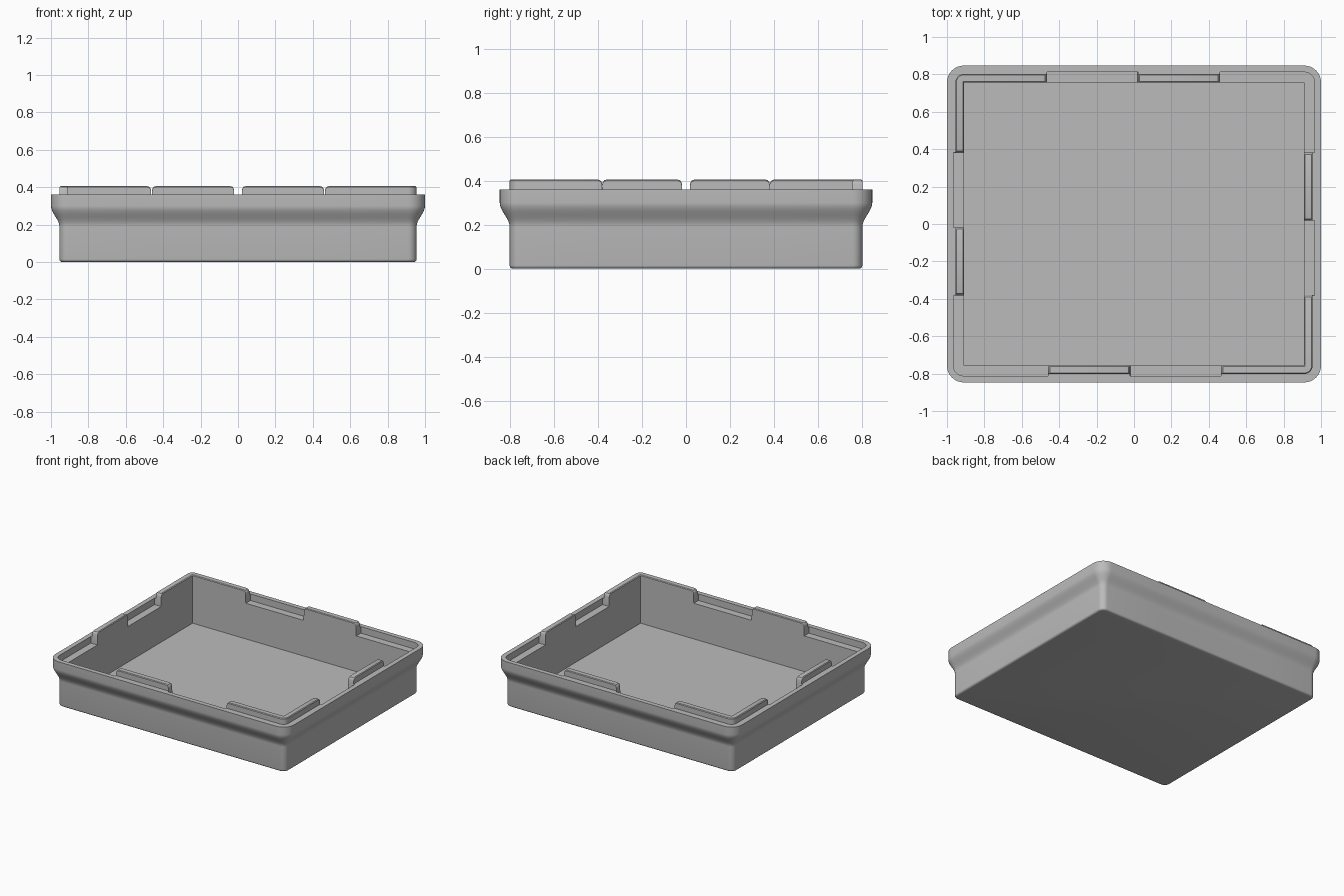
import bpy, bmesh, math
from mathutils import Vector

cube = bpy.data.objects.get("Cube")
if cube:
    bpy.data.objects.remove(cube, do_unlink=True)

HX, HY = 0.91, 0.757      # half size of the inner opening
WALL = 0.09               # distance from opening to outer rim
RIM, LEDGE, TAB, FLOOR = 0.36, 0.31, 0.405, 0.04
LOW = 0.045               # outward reach of lower wall and tabs
GROOVE = 0.055            # outward reach of the recess

grey = bpy.data.materials.new("plain_grey")
grey.use_nodes = True
colour = (0.5, 0.5, 0.5, 1)
grey.diffuse_color = colour
grey.node_tree.nodes["Principled BSDF"].inputs["Base Color"].default_value = colour


def outer_profile():
    """Rounded foot, straight wall, then an S-shaped flare to the rim."""
    r = 0.015
    pts = [(LOW - r + r * math.sin(a), r - r * math.cos(a))
           for a in (math.pi / 2 * i / 4 for i in range(5))]
    for i in range(13):
        t = i / 12
        pts.append((LOW + (WALL - LOW) * t * t * (3 - 2 * t), 0.19 + 0.11 * t))
    return pts + [(WALL, RIM)]


def inner_profile(top):
    """Inside of the rim: a recess when top is None, otherwise a raised tab."""
    if top is None:
        mid = [(GROOVE, RIM), (GROOVE, LEDGE), (LOW, LEDGE),
               (LOW - 0.005, LEDGE), (0.005, LEDGE), (0, LEDGE)]
    else:
        c = 0.005
        mid = [(GROOVE, RIM), (LOW, RIM), (LOW, top - c),
               (LOW - c, top), (c, top), (0, top - c)]
    return mid + [(0, FLOOR)]


# Tab ends with rounded upper corners, as (distance along the rim, height)
TAB_END = [(0.001, TAB - 0.02), (0.004, TAB - 0.01),
           (0.01, TAB - 0.003), (0.02, TAB)]


def side_stations(start, end, raised, breaks):
    """Stations along one side, switching recess and tab at each break."""
    out = [(start, TAB if raised else None)]
    for s in breaks:
        if raised:
            out += [(s - d, h) for d, h in reversed(TAB_END)] + [(s, None)]
        else:
            out += [(s, None)] + [(s + d, h) for d, h in TAB_END]
        raised = not raised
    return out + [(end, TAB if raised else None)]


def corner(x, y, angle, top):
    """Fan of outward directions round one corner."""
    angles = [angle + math.pi / 2 * i / 8 for i in range(1, 8)]
    return [(Vector((x, y)), Vector((math.cos(a), math.sin(a))), top)
            for a in angles]


# Front side, raised corner, right side, recessed corner
half = [(Vector((s, -HY)), Vector((0, -1)), top)
        for s, top in side_stations(-HX, HX, False, (-0.46, -0.02, 0.465))]
half += corner(HX, -HY, -math.pi / 2, TAB)
half += [(Vector((HX, s)), Vector((1, 0)), top)
         for s, top in side_stations(-HY, HY, True, (-0.38, 0.018, 0.382))]
half += corner(HX, HY, 0, None)
# The other half is the same, turned half a circle
stations = half + [(-p, -n, top) for p, n, top in half]

# Tray body: sweep the profile round the rim and close the two floors
bm = bmesh.new()
columns = []
for p, n, top in stations:
    column = []
    for reach, z in outer_profile() + inner_profile(top):
        q = p + n * reach
        column.append(bm.verts.new((q.x, q.y, z)))
    columns.append(column)
for i, a in enumerate(columns):
    b = columns[(i + 1) % len(columns)]
    for j in range(len(a) - 1):
        bm.faces.new((a[j], b[j], b[j + 1], a[j + 1]))
bmesh.ops.remove_doubles(bm, verts=bm.verts[:], dist=0.00005)
bmesh.ops.dissolve_degenerate(bm, edges=bm.edges[:], dist=0.00005)
bmesh.ops.holes_fill(bm, edges=[e for e in bm.edges if e.is_boundary], sides=0)
bmesh.ops.recalc_face_normals(bm, faces=bm.faces[:])

mesh = bpy.data.meshes.new("tray_body")
bm.to_mesh(mesh)
bm.free()
mesh.materials.append(grey)
tray = bpy.data.objects.new("tray_body", mesh)
bpy.context.collection.objects.link(tray)
bpy.ops.object.select_all(action='DESELECT')
tray.select_set(True)
bpy.context.view_layer.objects.active = tray
bpy.ops.object.shade_smooth_by_angle(angle=math.radians(32))
